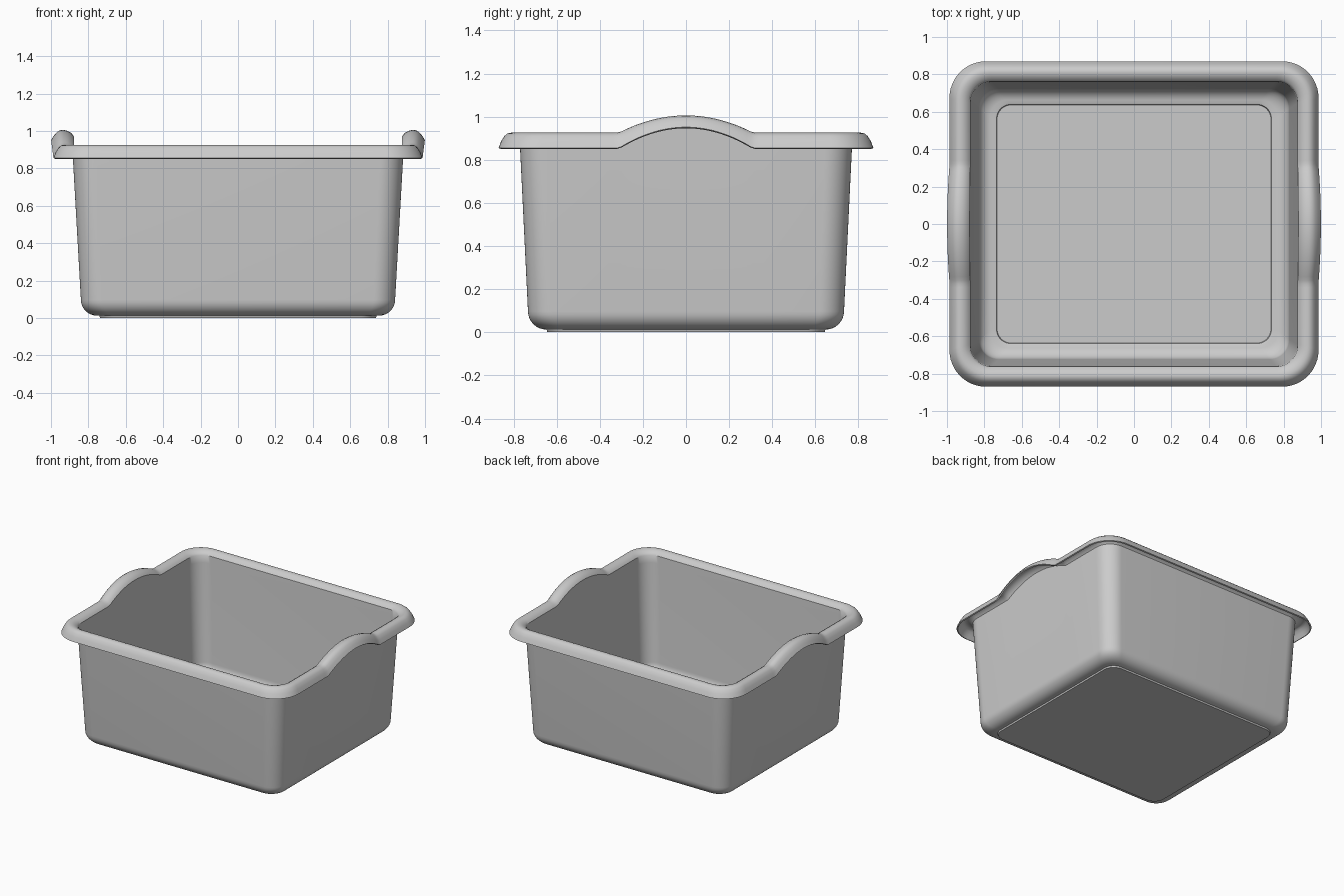
import bpy, bmesh, math

if "Cube" in bpy.data.objects:
    bpy.data.objects.remove(bpy.data.objects["Cube"])

# Y positions along each side wall where the handle arch needs detail
ARCH = [-0.36 + 0.72 * i / 36 for i in range(37)]
CORNER = 12


def arch(y, half):
    # 1 at the middle of the handle, 0 at its ends
    return max(0.0, 1 - (y / half) ** 2)


def ring(hx, hy, r, z, lift, bulge):
    # Rounded rectangle, counter-clockwise, with side middles raised into handles
    pts = [(hx, y) for y in ARCH]
    corners = [(1, 1, 0), (-1, 1, 90), (-1, -1, 180), (1, -1, 270)]
    for k, (sx, sy, a0) in enumerate(corners):
        for i in range(CORNER + 1):
            a = math.radians(a0 + 90 * i / CORNER)
            pts.append((sx * (hx - r) + r * math.cos(a), sy * (hy - r) + r * math.sin(a)))
        if k == 1:
            pts += [(-hx, y) for y in reversed(ARCH)]
    out = []
    for x, y in pts:
        f = arch(y, 0.31) if abs(x) > hx - 1e-4 else 0
        out.append((x + math.copysign(bulge * f, x), y, z + lift * f))
    return out


# Profile from base to rim edge: half width, half depth, corner radius, height, handle lift, bulge
profile = [
    (0.735, 0.640, 0.08, 0.005, 0, 0),
    (0.738, 0.643, 0.08, 0.016, 0, 0),
]
# Rounded lower edge
for i in range(9):
    a = math.radians(90 * i / 8)
    profile.append((0.755 + 0.08 * math.sin(a), 0.648 + 0.08 * math.sin(a),
                    0.09 + 0.02 * math.sin(a), 0.098 - 0.08 * math.cos(a), 0, 0))
# Tapered wall, then the rolled rim
profile += [
    (0.877, 0.764, 0.12, 0.84, 0, 0),
    (0.880, 0.767, 0.12, 0.893, 0.078, 0.003),
    (0.890, 0.777, 0.13, 0.905, 0.080, 0.004),
    (0.908, 0.793, 0.14, 0.916, 0.080, 0.006),
    (0.928, 0.811, 0.155, 0.921, 0.080, 0.008),
    (0.943, 0.826, 0.165, 0.918, 0.080, 0.009),
    (0.956, 0.839, 0.175, 0.907, 0.082, 0.010),
    (0.970, 0.853, 0.185, 0.884, 0.087, 0.011),
    (0.982, 0.865, 0.190, 0.853, 0.096, 0.013),
]

# Loft the rings into one tub shell
bm = bmesh.new()
rings = [[bm.verts.new(p) for p in ring(*row)] for row in profile]
n = len(rings[0])
for a, b in zip(rings, rings[1:]):
    for i in range(n):
        j = (i + 1) % n
        bm.faces.new((a[i], a[j], b[j], b[i]))
bm.faces.new(list(reversed(rings[0])))

mesh = bpy.data.meshes.new("tub")
bm.to_mesh(mesh)
bm.free()
tub = bpy.data.objects.new("tub", mesh)
bpy.context.collection.objects.link(tub)

# Thin moulded wall thickness
solid = tub.modifiers.new("thickness", "SOLIDIFY")
solid.thickness = 0.01
solid.offset = 0

bpy.context.view_layer.objects.active = tub
tub.select_set(True)
bpy.ops.object.modifier_apply(modifier="thickness")
bpy.ops.object.shade_smooth_by_angle(angle=math.radians(35))
